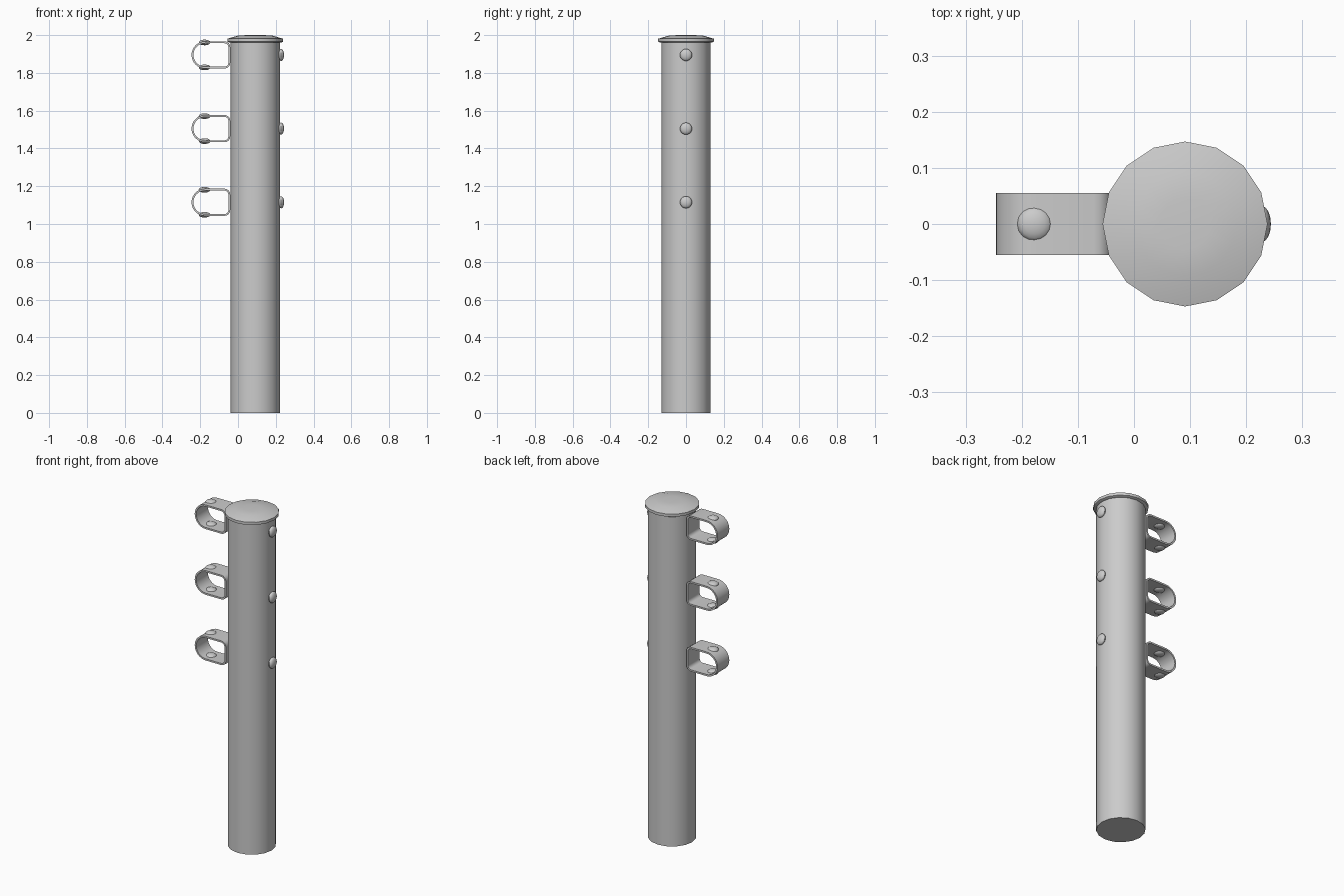
import bpy, bmesh
from math import sin, cos, pi, radians

if "Cube" in bpy.data.objects:
    bpy.data.objects.remove(bpy.data.objects["Cube"])

POST_X = 0.091
LEVELS = (1.895, 1.505, 1.115)


def finish(name, bm):
    bmesh.ops.recalc_face_normals(bm, faces=bm.faces)
    me = bpy.data.meshes.new(name)
    bm.to_mesh(me)
    bm.free()
    ob = bpy.data.objects.new(name, me)
    bpy.context.collection.objects.link(ob)
    bpy.ops.object.select_all(action='DESELECT')
    bpy.context.view_layer.objects.active = ob
    ob.select_set(True)
    bpy.ops.object.shade_smooth_by_angle(angle=radians(35))
    return ob


def lathe(name, profile, x, sides=16):
    """Stack rings of (radius, z) and close both ends."""
    bm = bmesh.new()
    rings = []
    for r, z in profile:
        rings.append([bm.verts.new((x + r * cos(2 * pi * i / sides),
                                    r * sin(2 * pi * i / sides), z))
                      for i in range(sides)])
    for a, b in zip(rings, rings[1:]):
        for i in range(sides):
            j = (i + 1) % sides
            bm.faces.new((a[i], a[j], b[j], b[i]))
    bm.faces.new(rings[0])
    bm.faces.new(rings[-1])
    return finish(name, bm)


def button(name, loc, scale):
    """Flattened round rivet head."""
    bm = bmesh.new()
    bmesh.ops.create_uvsphere(bm, u_segments=16, v_segments=10, radius=1)
    bmesh.ops.scale(bm, vec=scale, verts=bm.verts)
    bmesh.ops.translate(bm, vec=loc, verts=bm.verts)
    return finish(name, bm)


def strap_outline(inset):
    """D-shaped loop: round on the left, small rounded corners on the right."""
    cx, big, right, small = -0.174, 0.072, -0.041, 0.03
    pts = []
    for i in range(17):
        a = pi / 2 + pi * i / 16
        pts.append((cx + (big - inset) * cos(a), (big - inset) * sin(a)))
    for sign, start in ((-1, -pi / 2), (1, 0)):
        for i in range(5):
            a = start + pi / 2 * i / 4
            pts.append((right - small + (small - inset) * cos(a),
                        sign * (big - small) + (small - inset) * sin(a)))
    return pts


def strap(name, z, half=0.055, thick=0.010):
    bm = bmesh.new()
    loops = [[bm.verts.new((px, y, z + pz)) for px, pz in strap_outline(t)]
             for t, y in ((0, -half), (0, half), (thick, half), (thick, -half))]
    n = len(loops[0])
    for k in range(4):
        a, b = loops[k], loops[(k + 1) % 4]
        for i in range(n):
            j = (i + 1) % n
            bm.faces.new((a[i], a[j], b[j], b[i]))
    return finish(name, bm)


# Post and domed cap
lathe("post", [(0.131, 0), (0.131, 1.97)], POST_X)
lathe("post_cap", [(0.137, 1.960), (0.147, 1.965), (0.147, 1.981),
                   (0.092, 1.997), (0.045, 2.0)], POST_X)

# Rail straps with rivets, and the bolt heads on the far side of the post
for n, z in enumerate(LEVELS, 1):
    strap(f"rail_strap_{n}", z)
    for side, s in (("top", 1), ("bottom", -1)):
        button(f"strap_rivet_{side}_{n}", (-0.177, 0, z + s * 0.066),
               (0.031, 0.031, 0.015))
    button(f"bolt_head_{n}", (0.228, 0, z), (0.016, 0.032, 0.032))
